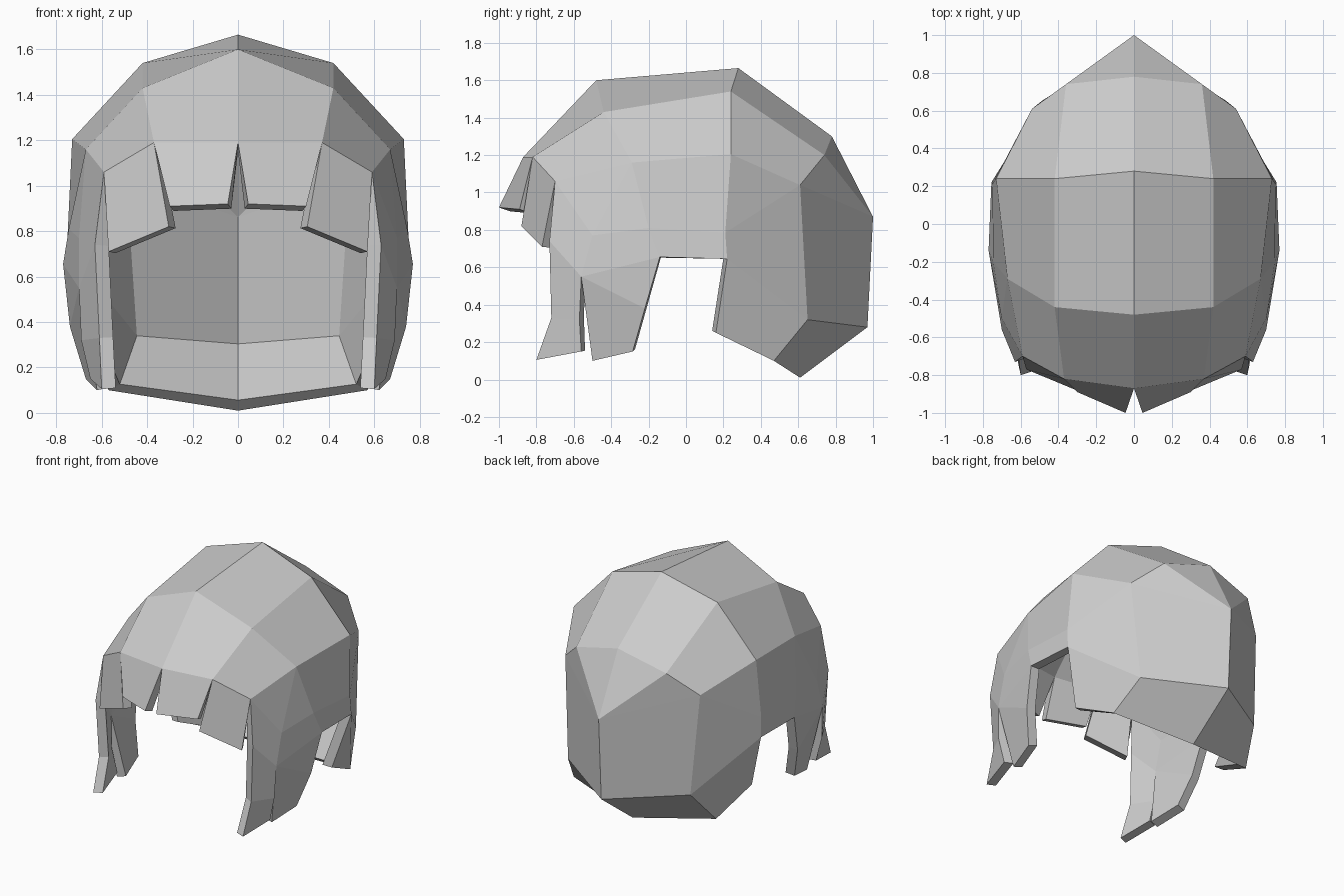
import bpy, bmesh
from mathutils import Vector

cube = bpy.data.objects.get("Cube")
if cube:
    bpy.data.objects.remove(cube)

# Single matte grey for the whole hairpiece
grey = bpy.data.materials.new("plain_grey")
grey.use_nodes = True
tone = (0.6, 0.6, 0.6, 1)
grey.diffuse_color = tone
grey.node_tree.nodes["Principled BSDF"].inputs["Base Color"].default_value = tone

bm = bmesh.new()


def row(*points):
    return [bm.verts.new(p) for p in points]


def face(*verts):
    bm.faces.new(verts)


def bridge(first, second):
    """Join two rows of vertices with a strip of quads."""
    for i in range(min(len(first), len(second)) - 1):
        face(first[i], first[i + 1], second[i + 1], second[i])


# Cap: lengthwise rows from the hairline to the back, one half only
centre = row((0, -.87, 1.19), (0, -.48, 1.6), (0, .28, 1.665), (0, .78, 1.3),
             (0, 1, .87), (0, .97, .28), (0, .61, .01))
upper = row((.37, -.82, 1.19), (.42, -.44, 1.43), (.42, .24, 1.54), (.36, .74, 1.2))
lower = row((.59, -.7, 1.06), (.67, -.29, 1.16), (.73, .24, 1.205), (.54, .61, 1.04))
bridge(centre, upper)
bridge(upper, lower)

# Back of the head and tucked-in nape
back_peak, back_low, nape = centre[4:]
corner, nape_side, nape_front = row((.49, .65, .32), (.57, .47, .1), (.64, .16, .25))
face(centre[3], back_peak, upper[3])
face(upper[3], back_peak, lower[3])
face(lower[3], back_peak, back_low, corner)
face(corner, back_low, nape, nape_side)

# Side panel above the ear opening
ear_front, ear_back = row((.745, -.2, .81), (.75, .21, .785))
rim_front, rim_back = row((.77, -.14, .655), (.755, .22, .645))
cheek, fork = row((.7, -.5, .77), (.7, -.56, .55))
face(lower[1], lower[2], ear_back, ear_front)
face(ear_front, ear_back, rim_back, rim_front)
face(lower[2], lower[3], ear_back)
face(ear_back, lower[3], corner, rim_back)
face(rim_back, corner, nape_side, nape_front)
face(lower[0], lower[1], cheek)
face(lower[1], ear_front, cheek)

# Two sidelocks hanging in front of the ear
lock_top, lock_bend, lock_tip = row((.63, -.73, .74), (.61, -.72, .33), (.6, -.8, .105))
inner_bend, inner_tip = row((.69, -.57, .32), (.65, -.56, .15))
rear_bend, rear_tip, rear_point = row((.74, -.22, .38), (.67, -.285, .15), (.62, -.5, .1))
face(lower[0], cheek, fork, lock_top)
face(lock_top, fork, inner_bend, lock_bend)
face(lock_bend, inner_bend, inner_tip, lock_tip)
face(cheek, ear_front, rim_front, fork)
face(fork, rim_front, rear_bend)
face(fork, rear_bend, rear_tip, rear_point)

# Fringe: a central lock and an outer lock
fringe = row((.045, -1, .92), (.3, -.89, .91))
outer_fringe = row((.305, -.88, .82), (.57, -.77, .71))
face(centre[0], upper[0], fringe[1], fringe[0])
face(upper[0], lower[0], outer_fringe[1], outer_fringe[0])

# Make every face point outwards
bmesh.ops.recalc_face_normals(bm, faces=bm.faces[:])
bm.faces.ensure_lookup_table()
top = bm.faces[1]
if top.normal.dot(Vector((0, 0, 1))) < 0:
    bmesh.ops.reverse_faces(bm, faces=bm.faces[:])

mesh = bpy.data.meshes.new("hair")
bm.to_mesh(mesh)
bm.free()
mesh.materials.append(grey)
hair = bpy.data.objects.new("hair", mesh)
bpy.context.collection.objects.link(hair)

# Mirror to the other half, then thicken towards the head
mirror = hair.modifiers.new("mirror", 'MIRROR')
mirror.use_clip = True
shell = hair.modifiers.new("thickness", 'SOLIDIFY')
shell.thickness = 0.065
shell.offset = -1
